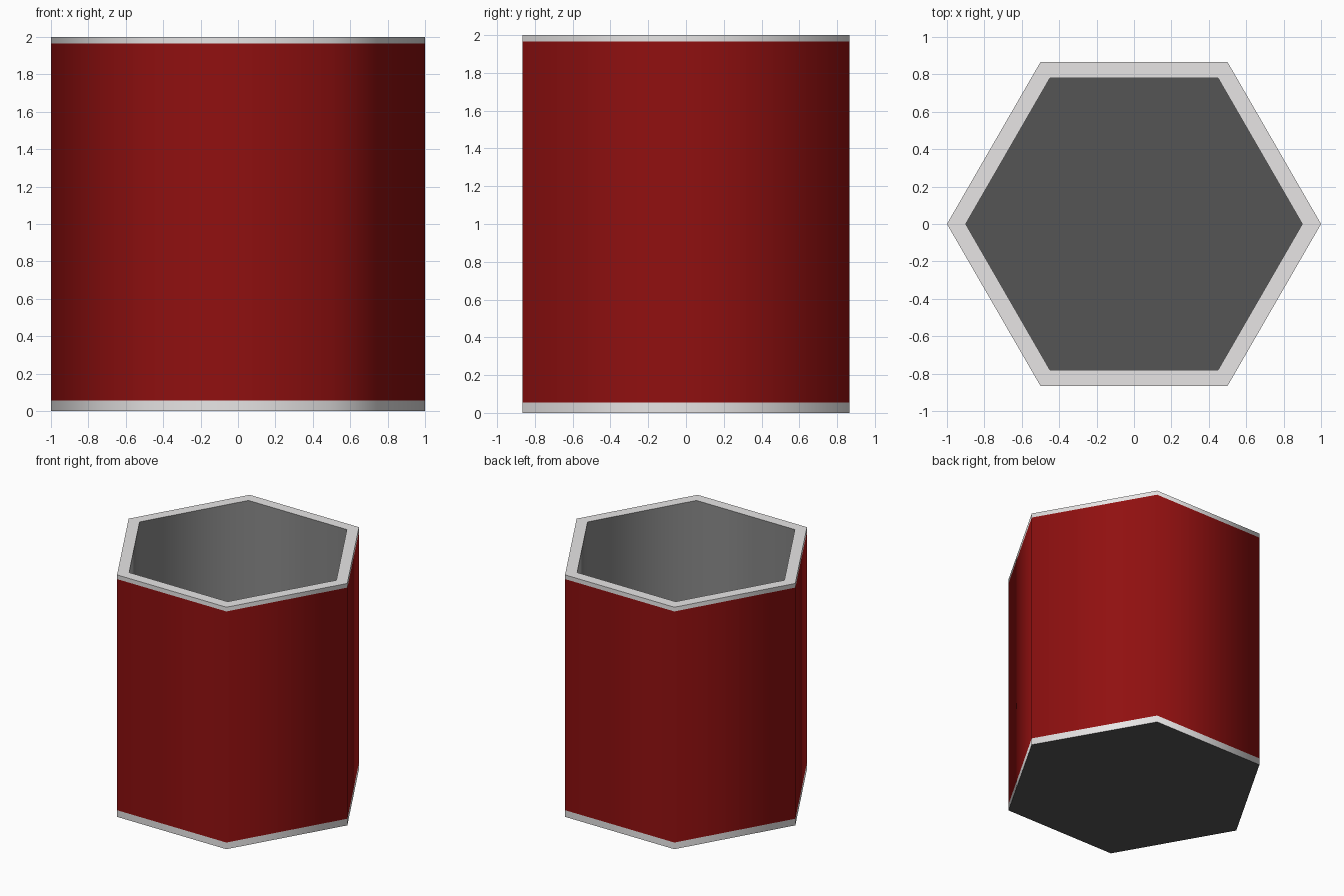
import bpy, bmesh, math

if "Cube" in bpy.data.objects:
    bpy.data.objects.remove(bpy.data.objects["Cube"])


def material(name, rgb):
    m = bpy.data.materials.new(name)
    m.diffuse_color = (*rgb, 1.0)
    m.use_nodes = True
    m.node_tree.nodes["Principled BSDF"].inputs["Base Color"].default_value = m.diffuse_color
    return m


mats = [
    material("red", (0.28, 0.005, 0.005)),
    material("light grey", (0.80, 0.785, 0.785)),
    material("inner grey", (0.25, 0.25, 0.25)),
    material("dark grey", (0.09, 0.09, 0.09)),
]
RED, LIGHT, INNER, DARK = range(4)
SIDES = 6

# Profile from the outer foot up, over the rim and down inside: radius, height
profile = [(1.0, 0.0), (1.0, 0.055), (1.0, 1.965), (1.0, 2.0), (0.9, 2.0), (0.9, 0.06)]
# Colour of each strip between profile points
strips = [LIGHT, RED, LIGHT, LIGHT, INNER]

bm = bmesh.new()
rings = [
    [bm.verts.new((r * math.cos(i * math.tau / SIDES), r * math.sin(i * math.tau / SIDES), z))
     for i in range(SIDES)]
    for r, z in profile
]
for low, high, colour in zip(rings, rings[1:], strips):
    for i in range(SIDES):
        j = (i + 1) % SIDES
        face = bm.faces.new((low[i], low[j], high[j], high[i]))
        face.material_index = colour

# Underside and inner floor
bm.faces.new(rings[0][::-1]).material_index = DARK
bm.faces.new(rings[-1]).material_index = DARK
bm.normal_update()

# Smooth around the six sides, sharp at the rim and base
for face in bm.faces:
    face.smooth = True
for edge in bm.edges:
    edge.smooth = edge.calc_face_angle(0) < math.radians(70)

mesh = bpy.data.meshes.new("hexagonal_cup")
bm.to_mesh(mesh)
bm.free()
for m in mats:
    mesh.materials.append(m)
cup = bpy.data.objects.new("hexagonal_cup", mesh)
bpy.context.collection.objects.link(cup)
